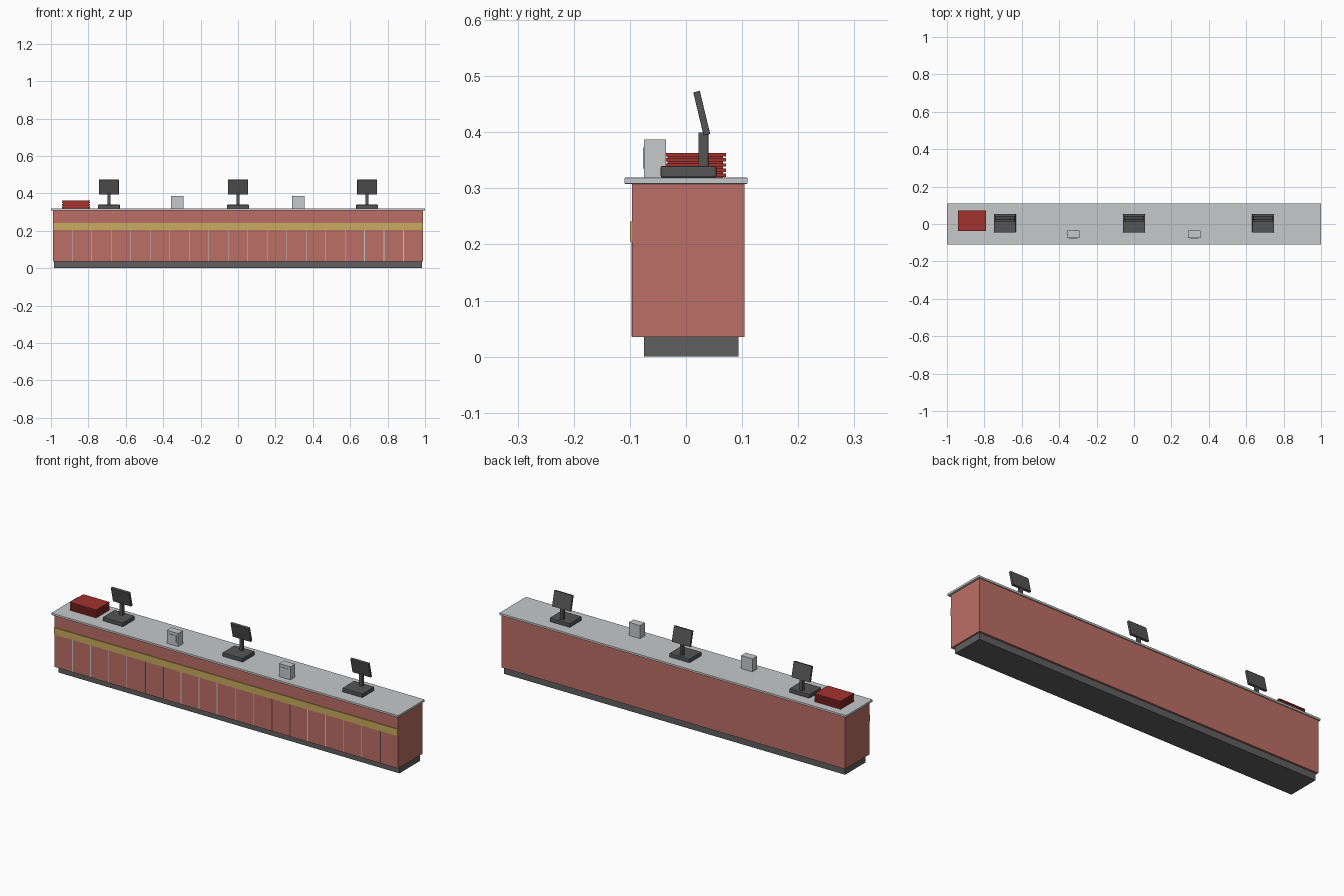
import bpy
import math
from mathutils import Matrix, Vector

if "Cube" in bpy.data.objects:
    bpy.data.objects.remove(bpy.data.objects["Cube"], do_unlink=True)


def material(name, r, g, b):
    m = bpy.data.materials.new(name)
    m.use_nodes = True
    m.diffuse_color = (r, g, b, 1)
    m.node_tree.nodes["Principled BSDF"].inputs["Base Color"].default_value = (r, g, b, 1)
    return m


terracotta = material("terracotta panel", 0.50, 0.158, 0.13)
gold = material("gold trim", 0.57, 0.41, 0.11)
light_grey = material("light grey", 0.57, 0.58, 0.59)
dark_grey = material("dark grey kickboard", 0.115, 0.115, 0.115)
charcoal = material("charcoal plastic", 0.09, 0.09, 0.09)
red = material("red tray", 0.36, 0.032, 0.027)


def box(name, mat, x, y, z, bevel=0, tilt=0):
    """Box from (min, max) ranges, with optional bevel and tilt about its own x axis."""
    ranges = (x, y, z)
    centre = Vector([(a + b) / 2 for a, b in ranges])
    bpy.ops.mesh.primitive_cube_add(size=1, location=centre)
    ob = bpy.context.object
    ob.name = name
    ob.data.transform(Matrix.Diagonal([b - a for a, b in ranges] + [1]))
    ob.rotation_euler.x = tilt
    ob.data.materials.append(mat)
    if bevel:
        mod = ob.modifiers.new("soft edges", "BEVEL")
        mod.width = bevel
        mod.segments = 2
    return ob


def around(c, width):
    return (c - width / 2, c + width / 2)


TOP = 0.319

# Counter carcass
box("kickboard", dark_grey, (-0.983, 0.983), (-0.075, 0.094), (0, 0.036))
box("counter_body", terracotta, (-0.99, 0.99), (-0.096, 0.104), (0.035, 0.309))
box("countertop", light_grey, (-1, 1), (-0.11, 0.11), (0.308, TOP), 0.0015)
box("gold_band", gold, (-0.99, 0.99), (-0.1, -0.095), (0.205, 0.241))

# Upright joint strips along the front panels
for i in range(18):
    x = -0.886 + i * 0.1042
    box("joint_strip", light_grey, around(x, 0.004), (-0.0975, -0.095), (0.036, 0.205))

# Till terminals facing the staff side
for x in (-0.69, 0, 0.69):
    box("till_base", charcoal, around(x, 0.117), (-0.045, 0.054), (TOP, 0.340), 0.003)
    box("till_post", charcoal, around(x, 0.018), (0.022, 0.040), (0.338, 0.400), 0.002)
    box("till_screen", charcoal, around(x, 0.105), around(0.028, 0.012),
        around(0.434, 0.079), 0.001, math.radians(13.5))

# Napkin dispensers with a shallow front plate
for x in (-0.325, 0.322):
    box("dispenser", light_grey, around(x, 0.065), (-0.075, -0.036), (TOP, 0.387))
    box("dispenser_plate", light_grey, around(x, 0.045), (-0.077, -0.074), (0.335, 0.373))

# Stack of serving trays
box("tray_stack_core", red, (-0.936, -0.796), (-0.033, 0.066), (TOP, 0.360))
for i in range(5):
    z = 0.3205 + i * 0.0091
    box("tray", red, (-0.941, -0.791), (-0.038, 0.071), (z, z + 0.006))
